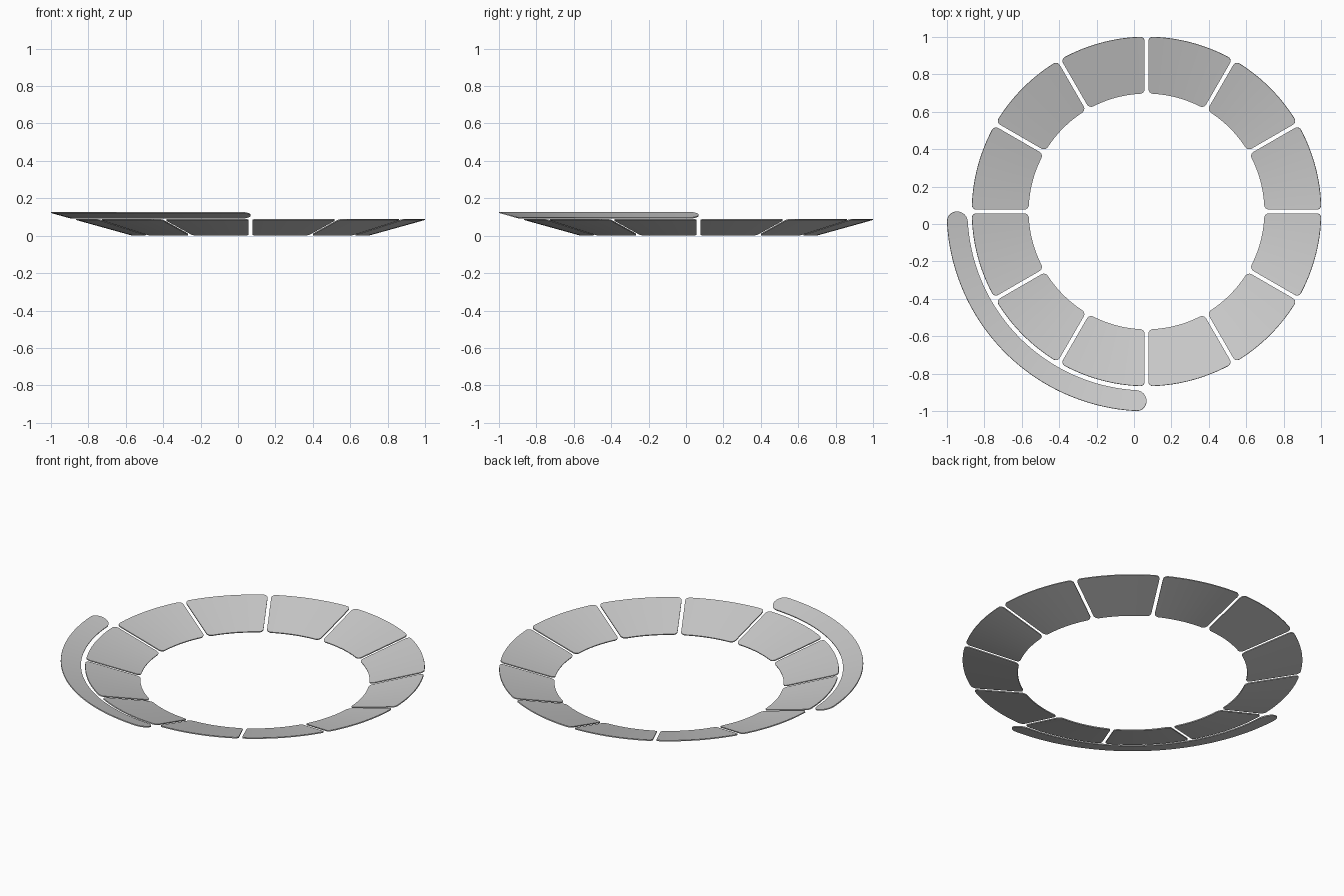
import bpy
import math

if "Cube" in bpy.data.objects:
    bpy.data.objects.remove(bpy.data.objects["Cube"])

CENTRE = 0.067            # ring centre in both x and y
R_IN, SLOPE, THICK = 0.63, 0.278, 0.006


def dish_panel(name, r0, r1, mid_deg, half_deg, gap, corner, cols):
    """Rounded panel lying on the shallow cone, with parallel gaps at its sides."""
    # rows: (radius, side inset) with quarter-round corners at both ends
    steps = 8
    quarter = [(corner * (1 - math.cos(a)), corner * (1 - math.sin(a)))
               for a in (math.pi / 2 * i / steps for i in range(steps + 1))]
    rows = [(r0 + d, s) for d, s in quarter]
    rows += [(r1 - d, s) for d, s in reversed(quarter)]
    if rows[steps + 1][0] - rows[steps][0] < 1e-5:
        rows.pop(steps)
    verts, faces = [], []
    for r, inset in rows:
        half = math.radians(half_deg) - math.asin((gap / 2 + inset) / r)
        for i in range(cols + 1):
            a = math.radians(mid_deg) + half * (2 * i / cols - 1)
            verts.append((CENTRE + r * math.cos(a), CENTRE + r * math.sin(a),
                          THICK + (r - R_IN) * SLOPE))
    n = cols + 1
    for j in range(len(rows) - 1):
        for i in range(cols):
            k = j * n + i
            faces.append((k, k + n, k + n + 1, k + 1))
    mesh = bpy.data.meshes.new(name)
    mesh.from_pydata(verts, [], faces)
    obj = bpy.data.objects.new(name, mesh)
    bpy.context.collection.objects.link(obj)
    # normals point up, so the thickness grows downward
    mesh.update()
    grow_down = -1 if mesh.polygons[len(faces) // 2].normal.z > 0 else 1
    mod = obj.modifiers.new("thickness", 'SOLIDIFY')
    mod.thickness, mod.offset = THICK, grow_down
    bpy.ops.object.select_all(action='DESELECT')
    obj.select_set(True)
    bpy.context.view_layer.objects.active = obj
    bpy.ops.object.modifier_apply(modifier=mod.name)
    bpy.ops.object.shade_smooth_by_angle(angle=math.radians(30))
    return obj


# Twelve ring panels
for k in range(12):
    dish_panel(f"ring_panel_{k + 1}", R_IN, 0.933, 15 + 30 * k, 15, 0.02, 0.025, 16)

# Outer quarter arc with fully rounded ends
dish_panel("outer_arc", 0.957, 1.067, 225, 45, 0.0, 0.055, 64)
